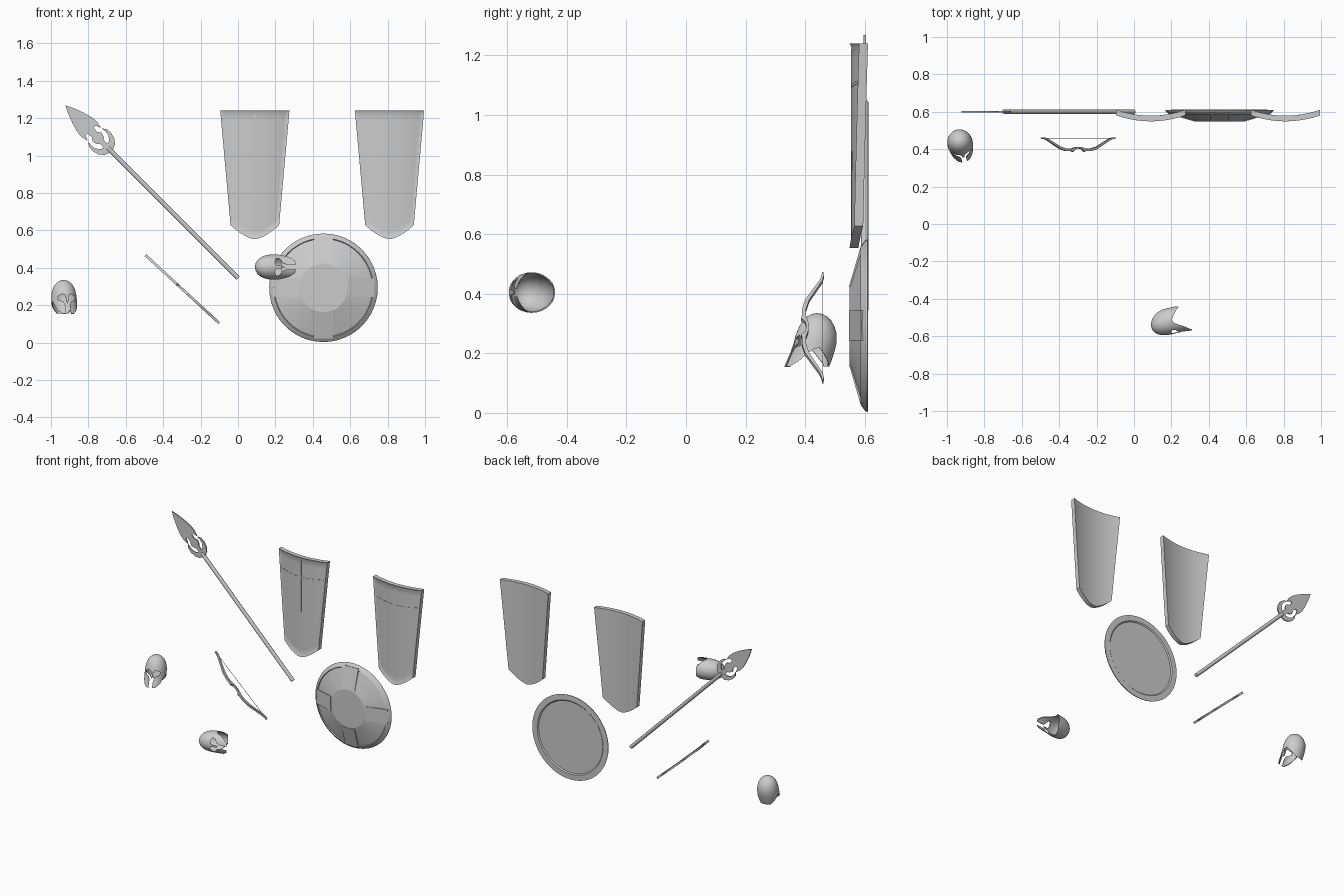
import bpy, bmesh
from math import sin, cos, pi, radians
from mathutils import Matrix, Vector

if "Cube" in bpy.data.objects:
    bpy.data.objects.remove(bpy.data.objects["Cube"])


def finish(name, bm, mat=None, angle=30):
    bmesh.ops.recalc_face_normals(bm, faces=bm.faces[:])
    me = bpy.data.meshes.new(name)
    bm.to_mesh(me)
    bm.free()
    return place(name, me, mat, angle)


def place(name, me, mat=None, angle=30):
    ob = bpy.data.objects.new(name, me)
    bpy.context.collection.objects.link(ob)
    if mat is not None:
        ob.matrix_world = mat
    bpy.ops.object.select_all(action='DESELECT')
    ob.select_set(True)
    bpy.context.view_layer.objects.active = ob
    bpy.ops.object.shade_smooth_by_angle(angle=radians(angle))
    return ob


def prism(name, pts, vec, mat=None):
    """Extrude a 3D outline along vec."""
    bm = bmesh.new()
    f = bm.faces.new([bm.verts.new(p) for p in pts])
    r = bmesh.ops.extrude_face_region(bm, geom=[f], use_keep_orig=True)
    bmesh.ops.translate(bm, vec=vec, verts=[g for g in r['geom'] if isinstance(g, bmesh.types.BMVert)])
    return finish(name, bm, mat)


def mirrored(half):
    """Half outline (x >= 0) plus its reflection, shared centre points kept once."""
    return half + [(-x, y) for x, y in reversed(half) if abs(x) > 1e-6]


def rod(name, r, length, sides, mat):
    bm = bmesh.new()
    bmesh.ops.create_cone(bm, cap_ends=True, segments=sides, radius1=r, radius2=r, depth=length)
    bmesh.ops.translate(bm, vec=(0, 0, length / 2), verts=bm.verts[:])
    return finish(name, bm, mat, 50)


# ---- tall curved shields
def curved_slab(name, cx, u0, u1, v0, v1, y0, thick, rim=False, nu=16, nv=14):
    bm = bmesh.new()
    rows = []
    for j in range(nv + 1):
        row = []
        for i in range(nu + 1):
            u = u0 + (u1 - u0) * i / nu
            v = v0 + (v1 - v0) * j / nv
            zlo = 0.553 + 0.075 * abs(u) ** 1.6
            z = zlo + (1.24 - zlo) * v
            x = u * (0.13 + 0.055 * max(0, z - 0.63) / 0.61)
            row.append(bm.verts.new((cx + x, y0 + 0.93 * x * x, z)))
        rows.append(row)
    front = [bm.faces.new((a[i], a[i + 1], b[i + 1], b[i]))
             for a, b in zip(rows, rows[1:]) for i in range(nu)]
    r = bmesh.ops.extrude_face_region(bm, geom=front, use_keep_orig=True)
    bmesh.ops.translate(bm, vec=(0, thick, 0), verts=[g for g in r['geom'] if isinstance(g, bmesh.types.BMVert)])
    bmesh.ops.recalc_face_normals(bm, faces=bm.faces[:])
    if rim:
        face = [f for f in bm.faces if f.normal.y < -0.7]
        bmesh.ops.inset_region(bm, faces=face, thickness=0.011, depth=-0.006, use_even_offset=True)
    return finish(name, bm)


for cx, side in ((0.09, "left"), (0.81, "right")):
    curved_slab(f"tall_shield_{side}", cx, -1, 1, 0, 1, 0.549, 0.03, rim=True)
    curved_slab(f"tall_shield_rib_{side}", cx, -0.03, 0.03, 0.04, 0.97, 0.5535, 0.006, nu=2)
    curved_slab(f"tall_shield_band_{side}", cx, -0.92, 0.92, 0.785, 0.8, 0.5535, 0.006, nv=1)

# ---- round shield: lathed profile (radius, y)
profile = [(0.13, 0.548), (0.262, 0.591), (0.266, 0.586), (0.287, 0.602), (0.29, 0.61),
           (0.252, 0.611), (0.245, 0.605)]
N = 48
centre = Vector((0.457, 0, 0.293))
bm = bmesh.new()
rings = [[bm.verts.new((r * cos(2 * pi * k / N), y, r * sin(2 * pi * k / N))) for k in range(N)]
         for r, y in profile]
for a, b in zip(rings, rings[1:]):
    for k in range(N):
        bm.faces.new((a[k], a[(k + 1) % N], b[(k + 1) % N], b[k]))
bm.faces.new(rings[0])
bm.faces.new(rings[-1])
finish("round_shield", bm, Matrix.Translation(centre), 15)
for k in range(4):
    prism(f"round_shield_strap_{k}", [(r, y, -0.05) for r, y in
          ((0.132, 0.5475), (0.272, 0.588), (0.272, 0.6), (0.132, 0.56))], (0, 0, 0.1),
          Matrix.Translation(centre) @ Matrix.Rotation(k * pi / 2, 4, 'Y'))

# ---- spear, built upright then tilted
tilt = Matrix.Translation((0, 0.6, 0.345)) @ Matrix.Rotation(radians(-45), 4, 'Y')
rod("spear_shaft", 0.0125, 0.985, 8, tilt)
head = [(0, 1.305), (0.02, 1.265), (0.043, 1.205), (0.056, 1.155), (0.058, 1.125), (0.05, 1.085),
        (0.037, 1.115), (0.022, 1.115), (0.02, 1.085), (0.034, 1.065), (0.026, 1.04), (0.014, 1.03),
        (0.014, 1.0), (0.034, 1.008), (0.05, 1.03), (0.054, 1.055), (0.05, 1.08), (0.066, 1.062),
        (0.07, 1.03), (0.06, 0.995), (0.04, 0.97), (0.014, 0.96)]
prism("spear_head", [(x, -0.004, z) for x, z in mirrored(head)], (0, 0.008, 0), tilt)

# ---- recurve bow: (along, y, half thickness) from grip to tip
aim = Matrix.Translation((-0.298, 0, 0.286)) @ Matrix.Rotation(radians(42.7), 4, 'Y')
limb = [(0, 0.408, 0.004), (0.025, 0.405, 0.005), (0.04, 0.396, 0.010), (0.055, 0.396, 0.006),
        (0.085, 0.396, 0.007), (0.13, 0.406, 0.007), (0.18, 0.43, 0.006), (0.225, 0.452, 0.005),
        (0.25, 0.459, 0.004), (0.268, 0.459, 0.002)]
outer = [(x, y - t) for x, y, t in limb]
inner = [(x, y + t) for x, y, t in reversed(limb)]
prism("bow", [(x, y, -0.007) for x, y in mirrored(outer + inner)], (0, 0, 0.014), aim)
rod("bow_string", 0.0015, 0.52, 6, aim @ Matrix.Translation((-0.26, 0.459, 0))
    @ Matrix.Rotation(pi / 2, 4, 'Y'))

# ---- helmet shell: rows of (z, front y, back y, half width)
rows = [(0.177, -0.018, 0.018, 0.018), (0.168, -0.034, 0.034, 0.034), (0.154, -0.048, 0.048, 0.048),
        (0.135, -0.06, 0.059, 0.058), (0.11, -0.071, 0.066, 0.065), (0.08, -0.08, 0.066, 0.068),
        (0.05, -0.09, 0.058, 0.068), (0.02, -0.103, 0.048, 0.067), (0.0, -0.112, 0.04, 0.066)]
N = 36
bm = bmesh.new()
top = bm.verts.new((0, 0, 0.18))
rings = []
for z, yf, yb, rx in rows:
    c, ry = (yf + yb) / 2, (yb - yf) / 2
    rings.append([bm.verts.new((rx * cos(2 * pi * k / N), c + ry * sin(2 * pi * k / N), z)) for k in range(N)])
for k in range(N):
    bm.faces.new((top, rings[0][k], rings[0][(k + 1) % N]))
    for a, b in zip(rings, rings[1:]):
        bm.faces.new((a[k], b[k], b[(k + 1) % N], a[(k + 1) % N]))
helmet = finish("helmet_upright", bm)
solid = helmet.modifiers.new("thickness", 'SOLIDIFY')
solid.thickness, solid.offset = 0.004, -1

# openings: eyes and mouth gap from the front, cheek notch from the side
face = mirrored([(0.013, -0.03), (0.013, 0.045), (0.022, 0.064), (0.046, 0.074), (0.047, 0.092),
                 (0.025, 0.106), (0.008, 0.098), (0.006, 0.066), (0, 0.054)])
side = [(-0.104, -0.03), (-0.1, 0.003), (-0.075, 0.02), (-0.048, 0.045), (-0.027, 0.061), (-0.008, 0.063),
        (0.008, 0.044), (0.028, 0.012), (0.036, -0.03)]
cutters = [prism("face_cutter", [(x, -0.2, z) for x, z in face], (0, 0.17, 0)),
           prism("side_cutter", [(-0.2, y, z) for y, z in side], (0.4, 0, 0))]
for cut in cutters:
    cut.hide_render = True
    mod = helmet.modifiers.new(cut.name, 'BOOLEAN')
    mod.operation, mod.object, mod.solver = 'DIFFERENCE', cut, 'EXACT'
bpy.context.view_layer.update()
mesh = bpy.data.meshes.new_from_object(helmet.evaluated_get(bpy.context.evaluated_depsgraph_get()))
for ob in cutters + [helmet]:
    bpy.data.objects.remove(ob)

# one helmet standing, one tipped on its side
place("helmet_upright", mesh, Matrix.Translation((-0.932, 0.44, 0.155)) @ Matrix.Rotation(radians(14), 4, 'Z'))
tipped = Matrix(((0, -0.511, -0.86, 0.253), (0, 0.86, -0.511, -0.474), (1, 0, 0, 0.404), (0, 0, 0, 1)))
place("helmet_tipped", mesh.copy(), tipped)
